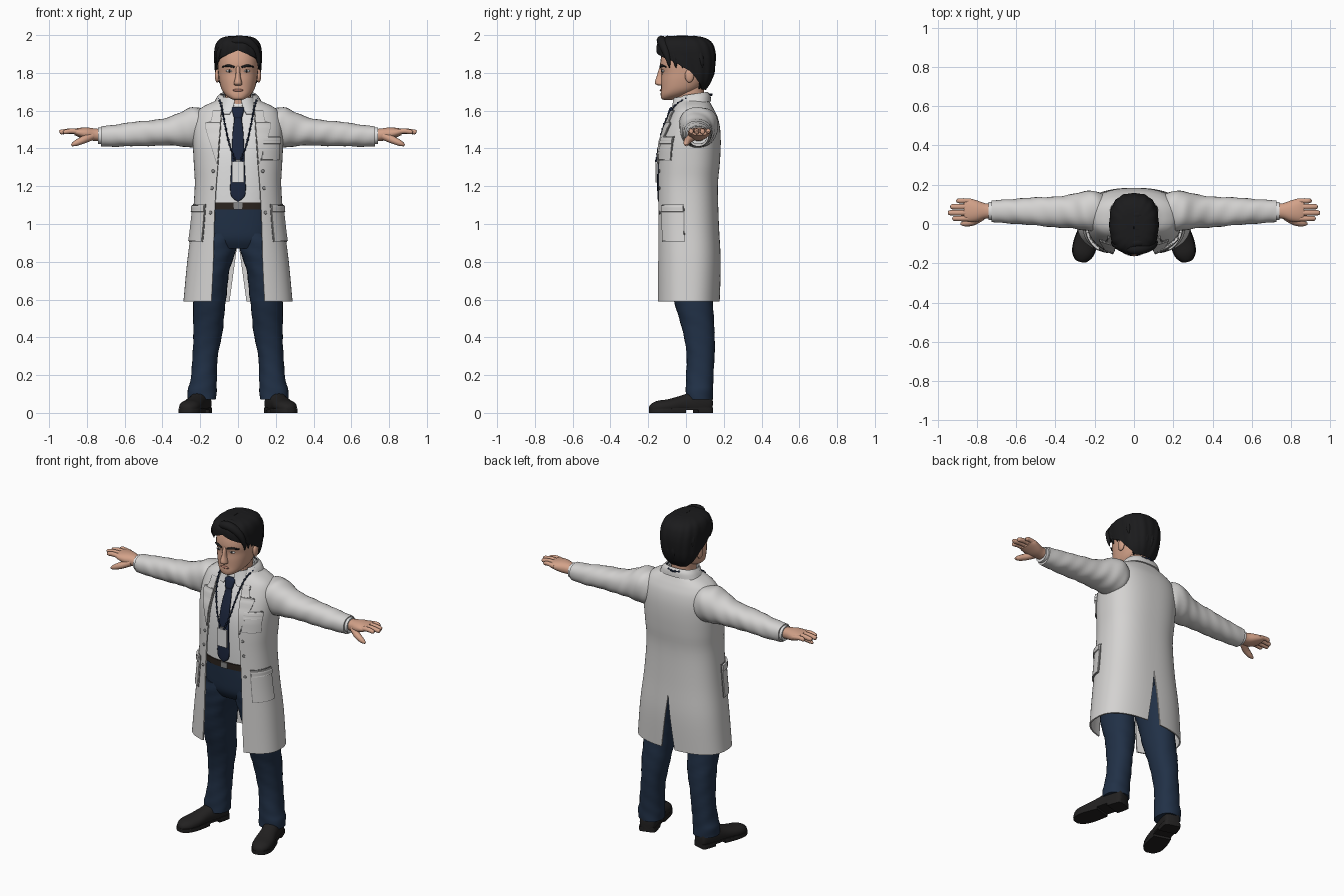
import bpy, bmesh
from math import sin, cos, asin, pi, copysign, radians
from mathutils import Matrix

cube = bpy.data.objects.get("Cube")
if cube:
    bpy.data.objects.remove(cube, do_unlink=True)


def material(name, r, g, b):
    m = bpy.data.materials.new(name)
    m.use_nodes = True
    m.diffuse_color = (r, g, b, 1)
    bsdf = next(n for n in m.node_tree.nodes if n.type == 'BSDF_PRINCIPLED')
    bsdf.inputs["Base Color"].default_value = (r, g, b, 1)
    bsdf.inputs["Roughness"].default_value = 0.8
    return m


COAT = material("coat white", .66, .65, .64)
SHIRT = material("shirt white", .75, .75, .75)
NAVY = material("trouser navy", .015, .03, .062)
TIE = material("tie navy", .012, .02, .048)
SKIN = material("skin", .65, .36, .25)
LIPS = material("lips", .42, .19, .14)
HAIR = material("hair black", .011, .011, .012)
SHOE = material("shoe black", .016, .015, .015)
BELT = material("belt brown", .025, .018, .014)
GREY = material("seam grey", .25, .25, .25)


def spline(rows, k=4):
    """Catmull-Rom resampling of rows of numbers."""
    out = []
    for i in range(len(rows) - 1):
        quad = rows[max(i - 1, 0)], rows[i], rows[i + 1], rows[min(i + 2, len(rows) - 1)]
        for s in range(k):
            t = s / k
            out.append(tuple(b + .5 * t * (c - a + t * (2*a - 5*b + 4*c - d + t * (3*(b - c) + d - a)))
                             for a, b, c, d in zip(*quad)))
    return out + [tuple(rows[-1])]


def oval(a, w, d, e=2.5):
    """Superellipse point; angle 0 is the front."""
    s, c = sin(a), cos(a)
    return w * copysign(abs(s) ** (2 / e), s), -d * copysign(abs(c) ** (2 / e), c)


def sheet(name, grid, mat, closed=False, mirror=False, thick=0, turn=None):
    """Skin a grid of points, then mirror, thicken and smooth it."""
    n, verts = len(grid[0]), [p for row in grid for p in row]
    faces = [(i*n + j, i*n + (j+1) % n, (i+1)*n + (j+1) % n, (i+1)*n + j)
             for i in range(len(grid) - 1) for j in range(n if closed else n - 1)]
    if closed:
        faces += [tuple(range(n)), tuple(range(len(verts) - n, len(verts)))]
    me = bpy.data.meshes.new(name)
    me.from_pydata(verts, [], faces)
    if turn:
        me.transform(turn)
    bm = bmesh.new()
    bm.from_mesh(me)
    bmesh.ops.recalc_face_normals(bm, faces=bm.faces)
    bm.to_mesh(me)
    bm.free()
    me.materials.append(mat)
    ob = bpy.data.objects.new(name, me)
    bpy.context.collection.objects.link(ob)
    bpy.ops.object.select_all(action='DESELECT')
    bpy.context.view_layer.objects.active = ob
    ob.select_set(True)
    if mirror:
        ob.modifiers.new("mirror", 'MIRROR')
        bpy.ops.object.modifier_apply(modifier="mirror")
    if thick:
        mod = ob.modifiers.new("thickness", 'SOLIDIFY')
        mod.thickness, mod.offset = thick, 0
        bpy.ops.object.modifier_apply(modifier="thickness")
    bpy.ops.object.shade_smooth_by_angle(angle=radians(45))
    return ob


def loft(name, rows, mat, axis='z', e=2.2, ripple=0, lo=-9, hi=9, n=28, k=4, **kw):
    """Closed loft; each row is position, two centre values, two radii."""
    grid = []
    for p, c1, c2, r1, r2 in spline(rows, k):
        ring = []
        for j in range(n):
            a = 2 * pi * j / n
            f = 1 + ripple * sin(3 * a + 50 * p) * sin(23 * p)
            u, v = oval(a, max(r1, .001) * f, max(r2, .001) * f, e)
            u, v = c1 + u, c2 + v
            x, y, z = {'x': (p, u, v), 'y': (u, p, v), 'z': (u, v, p)}[axis]
            ring.append((x, y, min(max(z, lo), hi)))
        grid.append(ring)
    return sheet(name, grid, mat, closed=True, **kw)


def angle_at(x, w):
    return asin(min(1, max(0, x) / max(w, x, .001)) ** 1.25)


def surface(row, a, off=0, ripple=0, tilt=0):
    z, w, yf, yb = row[:4]
    f = 1 + ripple * sin(15 * a + 12 * z)
    x, y = oval(a, (w + off) * f, ((yb - yf) / 2 + off) * f)
    y += (yf + yb) / 2
    return x, y, z + tilt * y


def shell(name, rows, mat, start, end=lambda r: pi, thick=.008, n=30, **kw):
    """Half of an open garment ring, mirrored to both sides."""
    grid = []
    for r in spline(rows):
        a, b = start(r), end(r)
        grid.append([surface(r, a + (b - a) * j / n, **kw) for j in range(n + 1)])
    return sheet(name, grid, mat, mirror=True, thick=thick)


def ball(name, loc, scale, mat):
    bpy.ops.mesh.primitive_uv_sphere_add(segments=20, ring_count=12, location=loc)
    ob = bpy.context.object
    ob.name, ob.scale = name, scale
    ob.data.materials.append(mat)
    bpy.ops.object.shade_smooth()


def box(name, loc, size, mat):
    bpy.ops.mesh.primitive_cube_add(size=1, location=loc)
    ob = bpy.context.object
    ob.name, ob.scale = name, size
    ob.data.materials.append(mat)


def tube(name, pts, mat):
    """Tapered round strand; each point is x, y, z, radius."""
    cu = bpy.data.curves.new(name, 'CURVE')
    cu.dimensions, cu.bevel_depth, cu.bevel_resolution, cu.use_fill_caps = '3D', 1, 3, True
    pts = spline(pts)
    sp = cu.splines.new('POLY')
    sp.points.add(len(pts) - 1)
    for q, (x, y, z, r) in zip(sp.points, pts):
        q.co, q.radius = (x, y, z, 1), r
    cu.materials.append(mat)
    bpy.context.collection.objects.link(bpy.data.objects.new(name, cu))


# Coat body: height, half width, front, back, front opening
coat_rows = [(.59, .285, -.155, .175, .14), (.8, .265, -.155, .18, .13), (1, .24, -.155, .17, .125),
             (1.2, .225, -.155, .165, .115), (1.32, .23, -.152, .175, .105), (1.42, .235, -.143, .18, .098),
             (1.5, .235, -.118, .177, .092), (1.56, .225, -.092, .165, .088), (1.6, .205, -.072, .147, .085),
             (1.625, .17, -.058, .133, .083), (1.645, .125, -.048, .122, .08), (1.665, .092, -.04, .112, .075)]
shell("coat_body", coat_rows, COAT, lambda r: angle_at(r[4], r[1]),
      lambda r: pi - angle_at(.045 * max(0, .92 - r[0]) / .33, r[1]), n=40)
shell("coat_collar", [(1.63, .125, -.055, .13, .085), (1.66, .11, -.045, .125, .08), (1.68, .092, -.035, .112, .075)],
      COAT, lambda r: angle_at(r[4], r[1]), tilt=.15)


def coat_row(z):
    fine = spline(coat_rows, 8)
    return (z,) + min(fine, key=lambda r: abs(r[0] - z))[1:]


def patch(name, rows, mat=COAT, off=.008, thick=.008, mirror=True):
    """Panel lying on the coat; each row is height and two angles."""
    grid = [[surface(coat_row(z), a + (b - a) * j / 10, off) for j in range(11)] for z, a, b in rows]
    sheet(name, grid, mat, mirror=mirror, thick=thick)


# Pockets with a darker stitched edge
for name, z0, z1, a0, a1, both in (("side_pockets", .91, 1.1, .75, 1.5, True),
                                   ("chest_pocket", 1.34, 1.46, .48, 1.08, False)):
    steps = [i / 8 for i in range(9)]
    patch(name, [(z0 + (z1 - z0) * t, a0, a1) for t in steps], mirror=both)
    patch(name + "_edge", [(z0 - .005 + (z1 - z0 + .01) * t, a0 - .02, a1 + .02) for t in steps],
          GREY, .005, .004, both)
    patch(name + "_hem", [(z1 - .035 + .034 * t, a0, a1) for t in steps], off=.014, thick=.006, mirror=both)

# Lapels: height and outer edge
for name, mat, off, extra in (("lapels", COAT, .01, 0), ("lapel_edge", GREY, .006, .005)):
    rows = []
    for z, x in spline([(1.32, .106), (1.4, .13), (1.47, .152), (1.53, .165), (1.545, .135), (1.6, .125)]):
        r = coat_row(z)
        rows.append((z, angle_at(r[4], r[1]), angle_at(x + extra, r[1])))
    patch(name, rows, mat, off, .006)

for z in (1.28, 1.19, 1.06):
    r = coat_row(z)
    x, y, _ = surface(r, angle_at(r[4] + .02, r[1]), .005)
    for s in (-1, 1):
        ball("coat_button", (s * x, y, z), (.009, .005, .009), GREY)

# Sleeves, shirt cuffs and hands
loft("sleeves", [(.14, .07, 1.52, .07, .07), (.19, .068, 1.515, .1, .1), (.25, .066, 1.512, .1, .106),
                 (.31, .064, 1.5, .088, .088), (.38, .062, 1.488, .08, .073), (.46, .063, 1.482, .074, .068),
                 (.55, .064, 1.476, .068, .064), (.64, .065, 1.468, .061, .059), (.725, .065, 1.465, .055, .053)],
     COAT, 'x', ripple=.035, mirror=True, k=6)
loft("shirt_cuffs", [(.71, .066, 1.466, .046, .044), (.742, .066, 1.467, .046, .044)], SHIRT, 'x', mirror=True)
loft("palms", [(.72, .066, 1.47, .036, .032), (.76, .066, 1.473, .04, .033), (.8, .066, 1.478, .054, .033),
               (.84, .07, 1.484, .06, .025), (.865, .072, 1.487, .054, .017)], SKIN, 'x', mirror=True)
for s in (-1, 1):
    for y, tip, r in ((.118, .905, .013), (.088, .935, .015), (.057, .945, .015), (.028, .925, .014)):
        tube("finger", [(s * .83, y, 1.486, r), (s * .88, y, 1.492, r), (s * (tip - .008), y, 1.487, r * .85),
                        (s * tip, y, 1.486, r * .4)], SKIN)
    tube("thumb", [(s * .775, .04, 1.465, .022), (s * .82, .012, 1.445, .02), (s * .86, .002, 1.427, .015),
                   (s * .882, .002, 1.417, .006)], SKIN)

# Shirt, collar, tie, badge and beaded neck strap
loft("shirt", [(1.06, 0, 0, .19, .127), (1.2, 0, 0, .195, .132), (1.35, 0, .005, .2, .135), (1.45, 0, .02, .2, .135),
               (1.55, 0, .03, .185, .113), (1.6, 0, .03, .15, .092), (1.64, 0, .03, .095, .08),
               (1.66, 0, .03, .078, .075)], SHIRT, e=2.5)
shell("shirt_collar", [(1.59, .115, -.082, .115, .045), (1.625, .1, -.072, .108, .025), (1.675, .083, -.062, .1, .016)],
      SHIRT, lambda r: angle_at(r[4], r[1]), tilt=.12)
loft("tie", [(1.12, 0, -.142, .004, .006), (1.16, 0, -.144, .04, .008), (1.3, 0, -.143, .036, .008),
             (1.42, 0, -.13, .032, .008), (1.5, 0, -.109, .027, .008), (1.555, 0, -.09, .02, .01),
             (1.57, 0, -.087, .024, .014), (1.61, 0, -.076, .033, .013), (1.62, 0, -.07, .026, .01)], TIE, e=3)
box("badge", (0, -.157, 1.275), (.066, .008, .11), SHIRT)
box("badge_clip", (0, -.158, 1.335), (.02, .012, .014), GREY)
for s in (-1, 1):
    path = [(0, .135, 1.685), (s * .075, .095, 1.683), (s * .1, .02, 1.67), (s * .088, -.06, 1.625),
            (s * .07, -.115, 1.53), (s * .045, -.143, 1.42), (s * .015, -.157, 1.335)]
    strand = spline(path, 8)
    tube("neck_strap", [p + (.0035,) for p in path], TIE)
    for p in strand[::2]:
        ball("strap_bead", p, (.0065,) * 3, TIE)

# Belt and trousers
loft("belt", [(1.078, 0, 0, .197, .136), (1.115, 0, 0, .197, .137)], BELT, e=2.5)
box("belt_buckle", (0, -.139, 1.097), (.045, .008, .034), GREY)
loft("trouser_hips", [(.87, 0, .01, .15, .1), (.92, 0, .01, .19, .128), (1, 0, .008, .2, .135),
                      (1.09, 0, 0, .193, .132)], NAVY, e=2.5)
loft("trouser_legs", [(.07, .19, .07, .074, .072), (.12, .19, .07, .077, .072), (.17, .183, .072, .07, .072),
                      (.3, .173, .077, .067, .074), (.45, .158, .065, .079, .086), (.6, .15, .036, .086, .104),
                      (.75, .135, .02, .09, .118), (.86, .112, .012, .1, .126), (.95, .1, .01, .095, .126)],
     NAVY, ripple=.03, mirror=True, k=6)

# Shoes: upper, sole and heel, toes turned outward
turn = Matrix.Translation((.19, .1, 0)) @ Matrix.Rotation(radians(16), 4, 'Z')
upper = [(.035, 0, .05, .03, .04), (.02, 0, .05, .046, .06), (-.05, 0, .05, .05, .07), (-.12, 0, .045, .05, .05),
         (-.2, 0, .035, .058, .038), (-.26, 0, .03, .052, .034), (-.295, 0, .025, .03, .022), (-.305, 0, .022, .01, .01)]
loft("shoe_uppers", upper, SHOE, 'y', lo=.018, mirror=True, turn=turn)
welt = [(p, c, .015, r + .004, .08) for p, c, _, r, _ in upper]
loft("shoe_soles", welt[3:], SHOE, 'y', lo=0, hi=.022, mirror=True, turn=turn)
loft("shoe_waists", welt[1:5], SHOE, 'y', lo=.014, hi=.026, mirror=True, turn=turn)
loft("shoe_heels", welt[:3], SHOE, 'y', lo=0, hi=.028, mirror=True, turn=turn)

# Neck, head and face
loft("neck", [(1.58, 0, .03, .08, .08), (1.65, 0, .022, .068, .074), (1.74, 0, .02, .07, .078)], SKIN)
loft("head", [(1.657, 0, -.095, .02, .022), (1.664, 0, -.09, .04, .04), (1.685, 0, -.06, .068, .074),
              (1.715, 0, -.03, .088, .102), (1.76, 0, -.012, .1, .12), (1.8, 0, -.006, .105, .124),
              (1.84, 0, -.004, .108, .133), (1.89, 0, 0, .106, .13), (1.94, 0, 0, .09, .11), (1.97, 0, 0, .05, .06)],
     SKIN, e=2.3)
loft("nose", [(1.732, 0, -.125, .012, .018), (1.74, 0, -.133, .022, .028), (1.755, 0, -.134, .02, .03),
              (1.785, 0, -.13, .013, .024), (1.82, 0, -.128, .011, .016), (1.84, 0, -.125, .008, .01)], SKIN)
ball("mouth", (0, -.131, 1.708), (.029, .008, .007), LIPS)
for s in (-1, 1):
    ball("ear", (s * .11, .018, 1.785), (.013, .024, .036), SKIN)
    ball("eye", (s * .045, -.121, 1.81), (.018, .009, .007), SHIRT)
    ball("iris", (s * .045, -.127, 1.81), (.007, .005, .007), HAIR)
    tube("eyebrow", [(s * .018, -.136, 1.83, .005), (s * .05, -.13, 1.838, .007), (s * .083, -.105, 1.832, .003)], HAIR)

# Hair: cap with a cut-away face, then swept locks beside the parting
shell("hair_cap", [(1.715, .075, -.04, .1, 2.3), (1.75, .1, -.1, .125, 2), (1.79, .112, -.13, .14, 1.75),
                   (1.83, .116, -.14, .147, 1.5), (1.865, .118, -.143, .15, 1.1), (1.892, .118, -.147, .15, .5),
                   (1.92, .117, -.15, .146, 0), (1.95, .11, -.147, .135, 0), (1.972, .094, -.13, .112, 0),
                   (1.986, .06, -.1, .07, 0), (1.99, .001, -.04, .0, 0)],
      HAIR, lambda r: max(0, r[4]), thick=.014, n=60, ripple=.012)
for i in range(6):
    y = -.118 + .035 * i
    tube("swept_lock", [(-.045, y, 1.945, .012), (-.01, y - .012, 1.97, .024), (.045, y - .008, 1.965, .026),
                        (.09, y + .008, 1.925, .022), (.11, y + .025, 1.865, .012), (.108, y + .03, 1.825, .002)], HAIR)
    tube("side_lock", [(-.035, y + .01, 1.955, .012), (-.07, y + .01, 1.945, .022), (-.1, y + .02, 1.9, .017),
                       (-.108, y + .035, 1.85, .003)], HAIR)
    a = 2.2 + .35 * i
    tube("nape_lock", [(.1 * sin(a), .02 - .115 * cos(a), 1.88, .015), (.098 * sin(a), .02 - .115 * cos(a), 1.8, .018),
                       (.075 * sin(a), .02 - .085 * cos(a), 1.715, .003)], HAIR)
